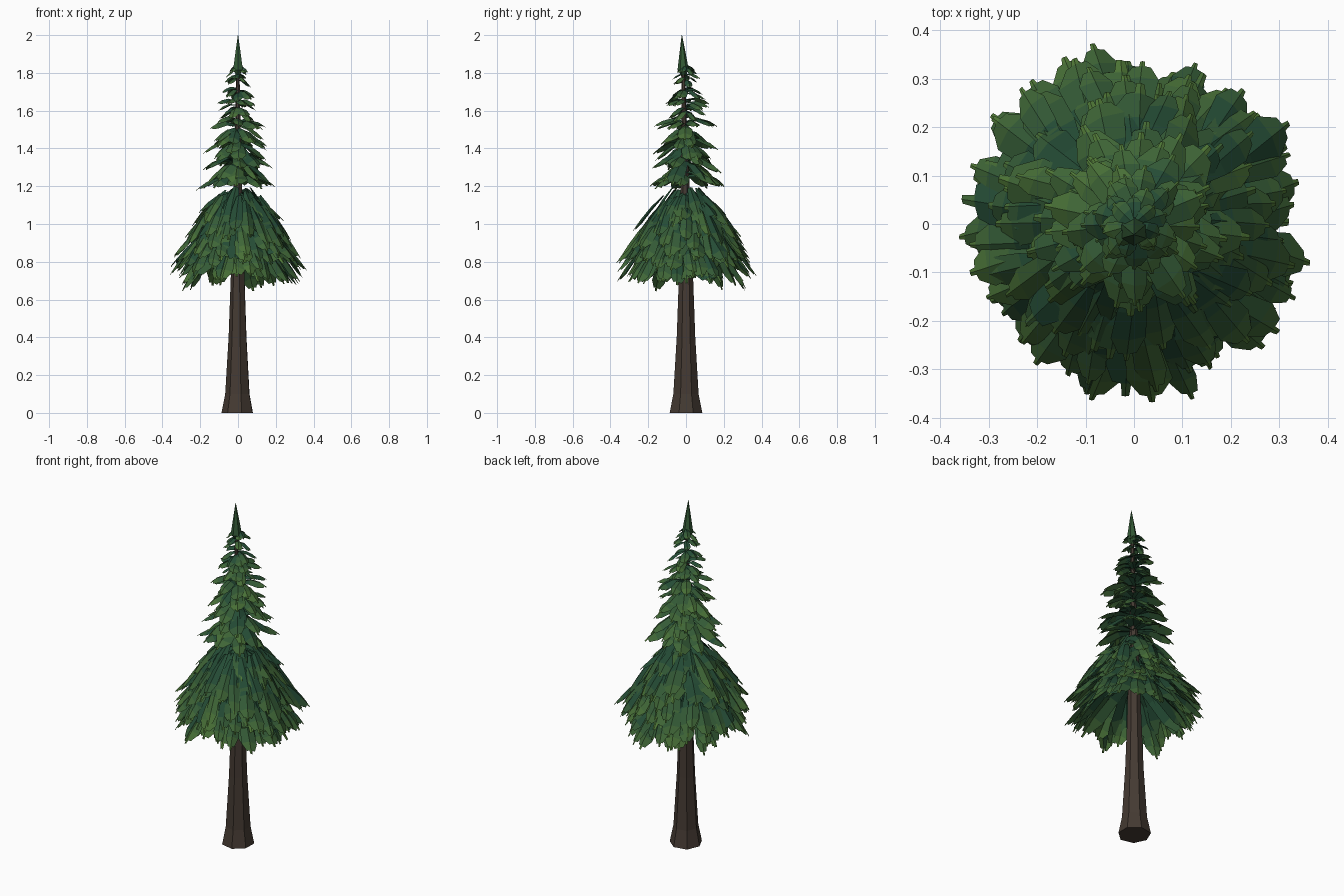
import bpy, bmesh, math, random
from mathutils import Vector

if "Cube" in bpy.data.objects:
    bpy.data.objects.remove(bpy.data.objects["Cube"])

random.seed(11)


def material(name, rgb):
    m = bpy.data.materials.new(name)
    m.diffuse_color = (*rgb, 1)
    m.use_nodes = True
    m.node_tree.nodes["Principled BSDF"].inputs["Base Color"].default_value = m.diffuse_color
    return m


BARK = material("bark", (0.058, 0.042, 0.032))
A, B = (0.018, 0.072, 0.036), (0.080, 0.19, 0.038)
GREENS = [material(f"needles_{i}", [a + (b - a) * i / 4 for a, b in zip(A, B)]) for i in range(5)]


def add_object(name, bm, mats):
    mesh = bpy.data.meshes.new(name)
    bm.to_mesh(mesh)
    bm.free()
    for m in mats:
        mesh.materials.append(m)
    ob = bpy.data.objects.new(name, mesh)
    bpy.context.collection.objects.link(ob)
    return ob


def lathe(name, profile, sides, mats, wobble=0.0):
    """Stack of polygon rings (radius, z, y shift) with capped ends."""
    bm = bmesh.new()
    jit = [1 + random.uniform(-wobble, wobble) for _ in range(sides)]
    rings = [[bm.verts.new((r * jit[k] * math.cos(math.tau * (k + .5) / sides),
                            r * jit[k] * math.sin(math.tau * (k + .5) / sides) + dy, z))
              for k in range(sides)] for r, z, dy in profile]
    for lo, hi in zip(rings, rings[1:]):
        for k in range(sides):
            j = (k + 1) % sides
            bm.faces.new((lo[k], lo[j], hi[j], hi[k]))
    bm.faces.new(rings[0][::-1])
    bm.faces.new(rings[-1])
    return add_object(name, bm, mats)


def frond(bm, angle, start, end, width, arch, shade=0, fold=0.4):
    """Folded leaf from (r, z) start to (r, z) end, arched, with a narrow finger tip."""
    out = Vector((math.cos(angle), math.sin(angle), 0))
    side = Vector((-out.y, out.x, 0))
    skew = random.uniform(-0.2, 0.2)
    tilt = random.uniform(-0.3, 0.3)
    length = math.hypot(end[0] - start[0], end[1] - start[1])
    stations = [(0, 0.35), (0.4, 0.85), (0.74, 1.0), (0.92, 0.5), (0.925, 0.18), (1.0, 0.13)]
    rows = []
    for t, w in stations:
        r = start[0] + (end[0] - start[0]) * t
        z = start[1] + (end[1] - start[1]) * t + arch * 4 * t * (1 - t)
        mid = out * r + side * skew * length * t + Vector((0, 0, z))
        h = width * w
        drop = Vector((0, 0, -h * fold)) - out * h * fold * 0.4
        roll = Vector((0, 0, h * tilt))
        rows.append([bm.verts.new(p) for p in
                     (mid - side * h + drop - roll, mid,
                      mid + side * h * random.uniform(.85, 1.1) + drop + roll)])
    for i, (a, b) in enumerate(zip(rows, rows[1:])):
        for k in (0, 1):
            f = bm.faces.new((a[k], b[k], b[k + 1], a[k + 1]))
            f.material_index = max(0, min(4, i + shade))


def tier(bm, count, start, end, width, arch, jitter, shade=0):
    phase = random.uniform(0, math.tau)
    for k in range(count):
        s = random.uniform(1 - jitter, 1 + jitter * 0.6)
        dz = random.uniform(-1, 1) * jitter * 0.12
        lift = random.uniform(-.5, 1) * jitter * 0.12
        e = (start[0] + (end[0] - start[0]) * s, start[1] + (end[1] - start[1]) * s + dz + lift)
        frond(bm, phase + math.tau * (k + random.uniform(-.35, .35)) / count,
              (start[0], start[1] + dz), e, width * random.uniform(.8, 1.2), arch,
              shade + random.choice((-1, 0, 0, 0, 1)))


# Trunk with flared foot and leader spike
lathe("trunk", [(0.088, 0, 0), (0.068, 0.1, 0), (0.050, 0.4, 0), (0.039, 0.7, 0),
                (0.024, 1.2, -0.005), (0.014, 1.55, -0.01), (0.008, 1.86, -0.015)], 7, [BARK], 0.05)
lathe("top_spike", [(0.012, 1.79, -0.015), (0.030, 1.815, -0.015), (0.017, 1.90, -0.018),
                    (0.001, 2.0, -0.022)], 6, [GREENS[1]])

# Upper crown: separate drooping whorls (root z, reach, tip drop, leaf half width, count)
bm = bmesh.new()
whorls = [(1.835, 0.062, 0.035, 0.018, 7), (1.780, 0.078, 0.035, 0.022, 7),
          (1.705, 0.095, 0.045, 0.026, 8), (1.645, 0.120, 0.030, 0.028, 8),
          (1.610, 0.100, 0.06, 0.028, 8), (1.540, 0.170, 0.03, 0.035, 9),
          (1.510, 0.135, 0.09, 0.036, 8), (1.455, 0.175, 0.06, 0.038, 9),
          (1.420, 0.150, 0.10, 0.040, 9), (1.360, 0.195, 0.07, 0.042, 9),
          (1.320, 0.180, 0.12, 0.043, 9), (1.260, 0.215, 0.07, 0.045, 9)]
for z, reach, drop, w, n in whorls:
    tier(bm, n, (0.008, z), (reach, z - drop), w, 0.16 * reach, 0.15)
add_object("upper_branches", bm, GREENS)

# Lower skirt: long inner fronds, then overlapping shingles over the cone
bm = bmesh.new()
tier(bm, 12, (0.02, 1.17), (0.22, 1.03), 0.050, 0.03, 0.18, -1)
tier(bm, 14, (0.02, 1.13), (0.28, 0.92), 0.062, 0.04, 0.15, -1)
tier(bm, 14, (0.02, 1.05), (0.33, 0.79), 0.066, 0.04, 0.14, -1)
tier(bm, 14, (0.03, 0.95), (0.31, 0.70), 0.062, 0.04, 0.12, -1)
shingles = [(16, (0.07, 1.17), (0.20, 0.99)), (18, (0.12, 1.13), (0.26, 0.94)),
            (20, (0.16, 1.08), (0.30, 0.88)), (22, (0.19, 1.01), (0.33, 0.83)),
            (24, (0.21, 0.95), (0.36, 0.78)), (24, (0.22, 0.89), (0.36, 0.72)),
            (22, (0.19, 0.87), (0.32, 0.67))]
for n, s, e in shingles:
    tier(bm, n, s, e, 0.040, 0.015, 0.26, 0)
add_object("lower_branches", bm, GREENS)
